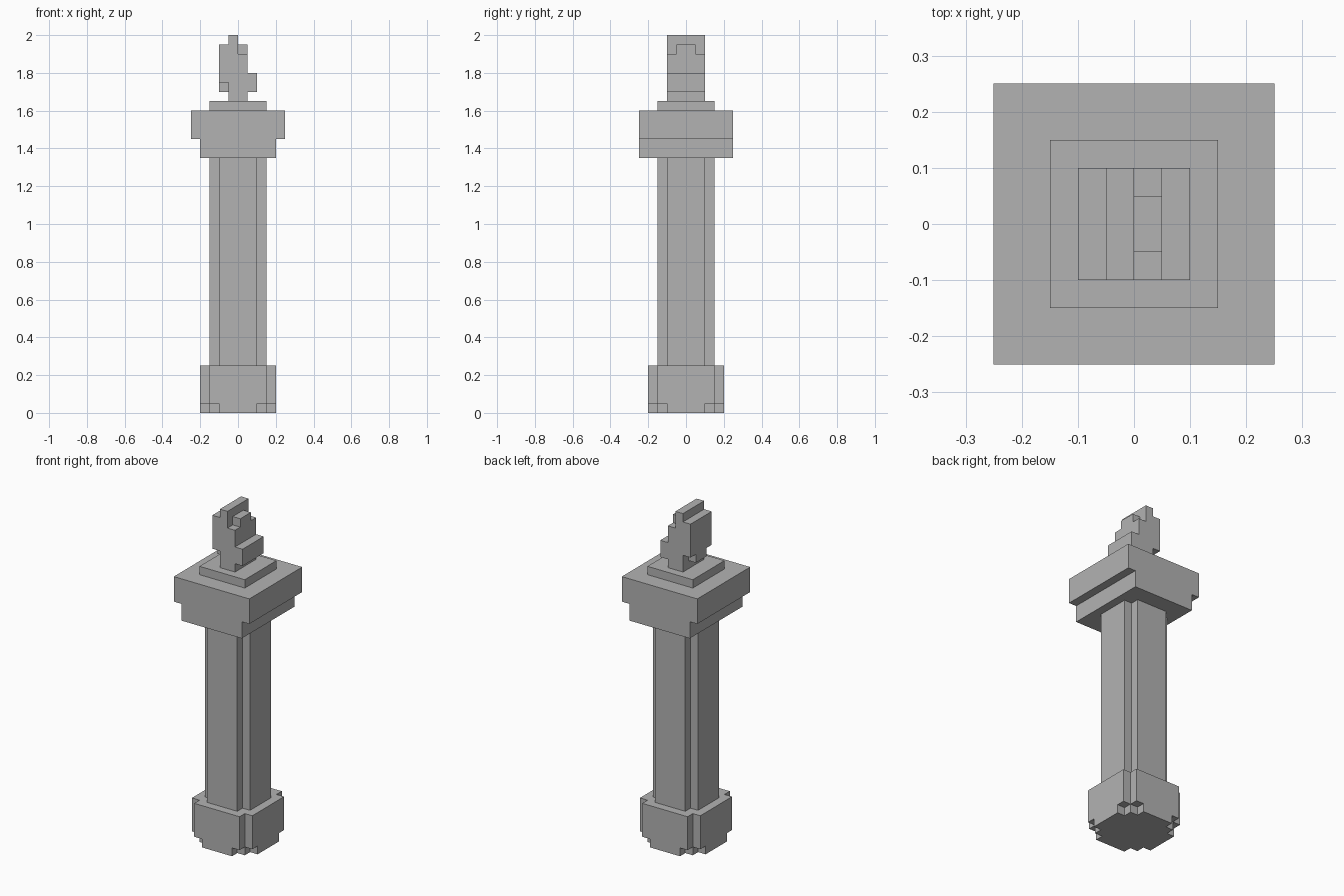
import bpy
import bmesh
from mathutils import Vector

cube = bpy.data.objects.get("Cube")
if cube:
    bpy.data.objects.remove(cube, do_unlink=True)

STONE = (0.45, 0.45, 0.45, 1.0)
stone = bpy.data.materials.new("stone_grey")
stone.use_nodes = True
stone.diffuse_color = STONE
bsdf = stone.node_tree.nodes["Principled BSDF"]
bsdf.inputs["Base Color"].default_value = STONE
bsdf.inputs["Roughness"].default_value = 0.9


def prism(name, points, direction):
    """Extrude a closed 3D outline along a direction."""
    bm = bmesh.new()
    face = bm.faces.new([bm.verts.new(p) for p in points])
    result = bmesh.ops.extrude_face_region(bm, geom=[face], use_keep_orig=True)
    moved = [v for v in result["geom"] if isinstance(v, bmesh.types.BMVert)]
    bmesh.ops.translate(bm, verts=moved, vec=Vector(direction))
    bmesh.ops.recalc_face_normals(bm, faces=bm.faces)
    mesh = bpy.data.meshes.new(name)
    bm.to_mesh(mesh)
    bm.free()
    mesh.materials.append(stone)
    obj = bpy.data.objects.new(name, mesh)
    bpy.context.collection.objects.link(obj)
    return obj


def tier(name, corner, z0, z1):
    """Column tier: one stepped corner repeated around four quarter turns."""
    outline = []
    for _ in range(4):
        outline += [(x, y, z0) for x, y in corner]
        corner = [(-y, x) for x, y in corner]
    return prism(name, outline, (0, 0, z1 - z0))


def block(name, hx, hy, z0, z1, cx=0.0):
    """Box centred on y = 0, given half widths."""
    outline = [(cx - hx, -hy, z0), (cx + hx, -hy, z0),
               (cx + hx, hy, z0), (cx - hx, hy, z0)]
    return prism(name, outline, (0, 0, z1 - z0))


def notched(outer, inner):
    return [(outer, inner), (inner, inner), (inner, outer)]


# Base and column
tier("base_foot", [(0.2, 0.1), (0.15, 0.1), (0.15, 0.15), (0.1, 0.15), (0.1, 0.2)], 0, 0.05)
tier("base", notched(0.2, 0.15), 0.05, 0.25)
tier("shaft", notched(0.15, 0.1), 0.25, 1.35)

# Capital
block("capital_lower", 0.2, 0.25, 1.35, 1.45)
block("capital_upper", 0.25, 0.25, 1.45, 1.6)
block("flame_plinth", 0.15, 0.15, 1.6, 1.65)

# Blocky flame: a stepped side profile, plus the short crest and chin
profile = [(-0.05, 1.65), (0.05, 1.65), (0.05, 1.7), (0.1, 1.7), (0.1, 1.8),
           (0.05, 1.8), (0.05, 1.9), (0, 1.9), (0, 2), (-0.05, 2),
           (-0.05, 1.95), (-0.1, 1.95), (-0.1, 1.75), (-0.05, 1.75)]
prism("flame", [(x, -0.1, z) for x, z in profile], (0, 0.2, 0))
block("flame_crest", 0.025, 0.05, 1.9, 1.95, cx=0.025)
block("flame_chin", 0.025, 0.05, 1.7, 1.75, cx=-0.075)
